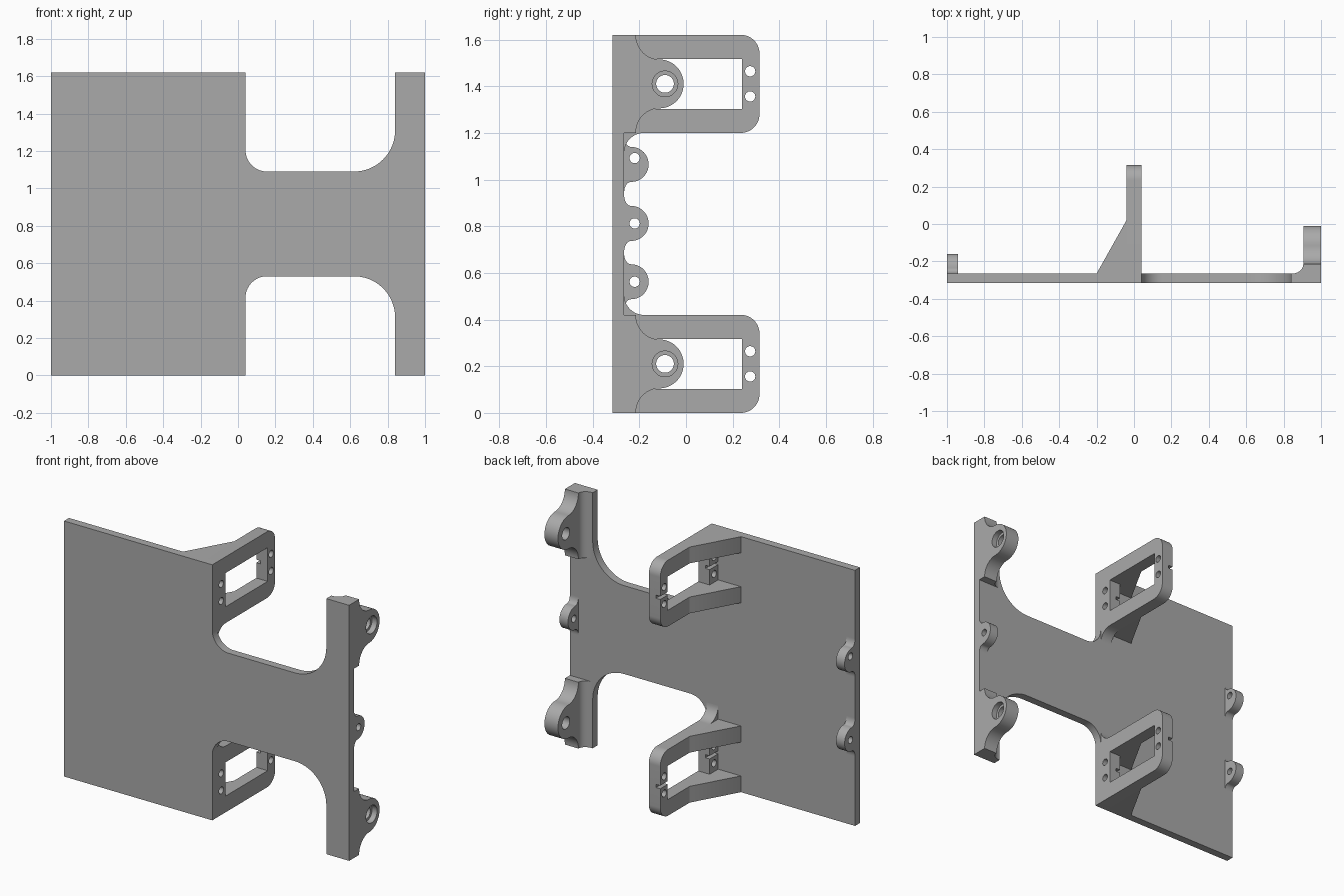
import bpy, bmesh, math

cube = bpy.data.objects.get("Cube")
if cube:
    bpy.data.objects.remove(cube, do_unlink=True)

H = 1.62                      # overall height
FRONT, BACK = -0.315, -0.265  # plate faces

grey = bpy.data.materials.new("light grey plastic")
grey.use_nodes = True
grey.diffuse_color = (0.4, 0.4, 0.4, 1)
grey.node_tree.nodes["Principled BSDF"].inputs["Base Color"].default_value = (0.4, 0.4, 0.4, 1)


def arc(cx, cy, rx, ry, start, end, n=14):
    """Points on an elliptical arc, angles in degrees."""
    angles = [math.radians(start + (end - start) * i / n) for i in range(n + 1)]
    return [(cx + rx * math.cos(a), cy + ry * math.sin(a)) for a in angles]


def circle(cx, cy, r):
    return arc(cx, cy, r, r, 0, 360, 32)[:-1]


def rect(a0, a1, b0, b1):
    return [(a0, b0), (a1, b0), (a1, b1), (a0, b1)]


def prism(name, profile, axis, lo, hi):
    """Extrude a flat profile along one axis."""
    place = {"x": lambda a, b, t: (t, a, b),
             "y": lambda a, b, t: (a, t, b),
             "z": lambda a, b, t: (a, b, t)}[axis]
    bm = bmesh.new()
    ends = [[bm.verts.new(place(a, b, t)) for a, b in profile] for t in (lo, hi)]
    for ring in ends:
        bm.faces.new(ring)
    for i in range(len(profile)):
        j = (i + 1) % len(profile)
        bm.faces.new((ends[0][i], ends[0][j], ends[1][j], ends[1][i]))
    bmesh.ops.remove_doubles(bm, verts=bm.verts, dist=1e-5)
    bmesh.ops.recalc_face_normals(bm, faces=bm.faces)
    mesh = bpy.data.meshes.new(name)
    bm.to_mesh(mesh)
    bm.free()
    mesh.materials.append(grey)
    obj = bpy.data.objects.new(name, mesh)
    bpy.context.collection.objects.link(obj)
    return obj


def select(obj):
    bpy.ops.object.select_all(action="DESELECT")
    obj.select_set(True)
    bpy.context.view_layer.objects.active = obj


def cut(obj, profile, lo, hi):
    """Cut a prism along x out of a part."""
    cutter = prism("cutter", profile, "x", lo, hi)
    cutter.hide_render = True
    mod = obj.modifiers.new("cut", "BOOLEAN")
    mod.operation, mod.solver, mod.object = "DIFFERENCE", "EXACT", cutter
    select(obj)
    bpy.ops.object.modifier_apply(modifier=mod.name)
    bpy.data.objects.remove(cutter, do_unlink=True)


def finish(obj):
    select(obj)
    bpy.ops.object.shade_smooth_by_angle(angle=math.radians(30))


def lug(name, yc, zc, r, base, rise, x0, x1):
    """Rounded ear flaring into its base with concave fillets."""
    flare = yc - base
    profile = [(FRONT + 0.01, zc + r + rise)]
    profile += arc(yc, zc + r + rise, flare, rise, 180, 270)
    profile += arc(yc, zc, r, r, 90, -90, 24)
    profile += arc(yc, zc - r - rise, flare, rise, 90, 180)
    profile += [(FRONT + 0.01, zc - r - rise)]
    return prism(name, profile, "x", x0, x1)


# Main plate with a narrow waist and a cross strip at its left end
upper = [(1, H), (0.84, H)]
upper += arc(0.62, 1.31, 0.22, 0.22, 0, -90, 20)
upper += arc(0.155, 1.205, 0.115, 0.115, 270, 180)
upper += [(0.04, H), (-1, H)]
lower = [(x, H - z) for x, z in reversed(upper)]
finish(prism("main_plate", upper + lower, "y", FRONT, BACK))

for side, s in (("upper", 1), ("lower", -1)):
    zc = H / 2 + s * 0.6

    # Window frame standing on the plate
    outline = [(FRONT, 0.21)]
    outline += arc(0.235, 0.13, 0.08, 0.08, 90, 0)
    outline += arc(0.235, -0.13, 0.08, 0.08, 0, -90)
    outline += arc(-0.18, -0.295, 0.085, 0.085, 90, 180)
    outline += [(FRONT, -0.295)]
    frame = prism(side + "_frame", [(y, zc + s * w) for y, w in outline], "x", -0.04, 0.04)
    cut(frame, rect(-0.18, 0.24, zc - 0.107, zc + 0.107), -0.1, 0.1)
    for y in (-0.225, 0.275):
        for dz in (-0.054, 0.054):
            cut(frame, circle(y, zc + dz, 0.022), -0.1, 0.1)
    # Wire slots in the right half of the frame ends
    cut(frame, rect(BACK, -0.17, zc - 0.01, zc + 0.01), -0.1, -0.01)
    cut(frame, rect(0.23, 0.4, zc - 0.01, zc + 0.01), -0.1, -0.01)
    finish(frame)

    # Triangular gussets above and below the window
    for label, z0 in (("top", zc + 0.107), ("bottom", zc - 0.21)):
        triangle = [(-0.2, BACK - 0.01), (-0.2, BACK), (-0.04, 0.02), (-0.03, BACK - 0.01)]
        finish(prism(f"{side}_{label}_gusset", triangle, "z", z0, z0 + 0.103))

    # Thickened strip end with a fillet towards the plate
    block = [(0.845, FRONT + 0.01)] + arc(0.845, -0.215, 0.06, 0.05, 270, 360)
    block += [(1, -0.215), (1, FRONT + 0.01)]
    finish(prism(side + "_hinge_block", block, "z", zc - 0.21, zc + 0.21))

    # Large hinge ear with a counterbored hole
    ear = lug(side + "_hinge_ear", -0.115, zc, 0.105, -0.215, 0.105, 0.905, 1)
    cut(ear, circle(-0.09, zc, 0.038), 0.8, 1.1)
    cut(ear, circle(-0.09, zc, 0.055), 0.965, 1.1)
    finish(ear)

# Small ears: two on the right edge, one on the left edge
for name, zc, hole, x0 in (("right_upper_ear", 1.065, 1.092, -1),
                           ("right_lower_ear", 0.562, 0.562, -1),
                           ("left_middle_ear", 0.812, 0.812, 0.94)):
    ear = lug(name, -0.235, zc, 0.075, BACK, 0.045, x0, x0 + 0.06)
    cut(ear, circle(-0.22, hole, 0.022), x0 - 0.1, x0 + 0.2)
    finish(ear)
